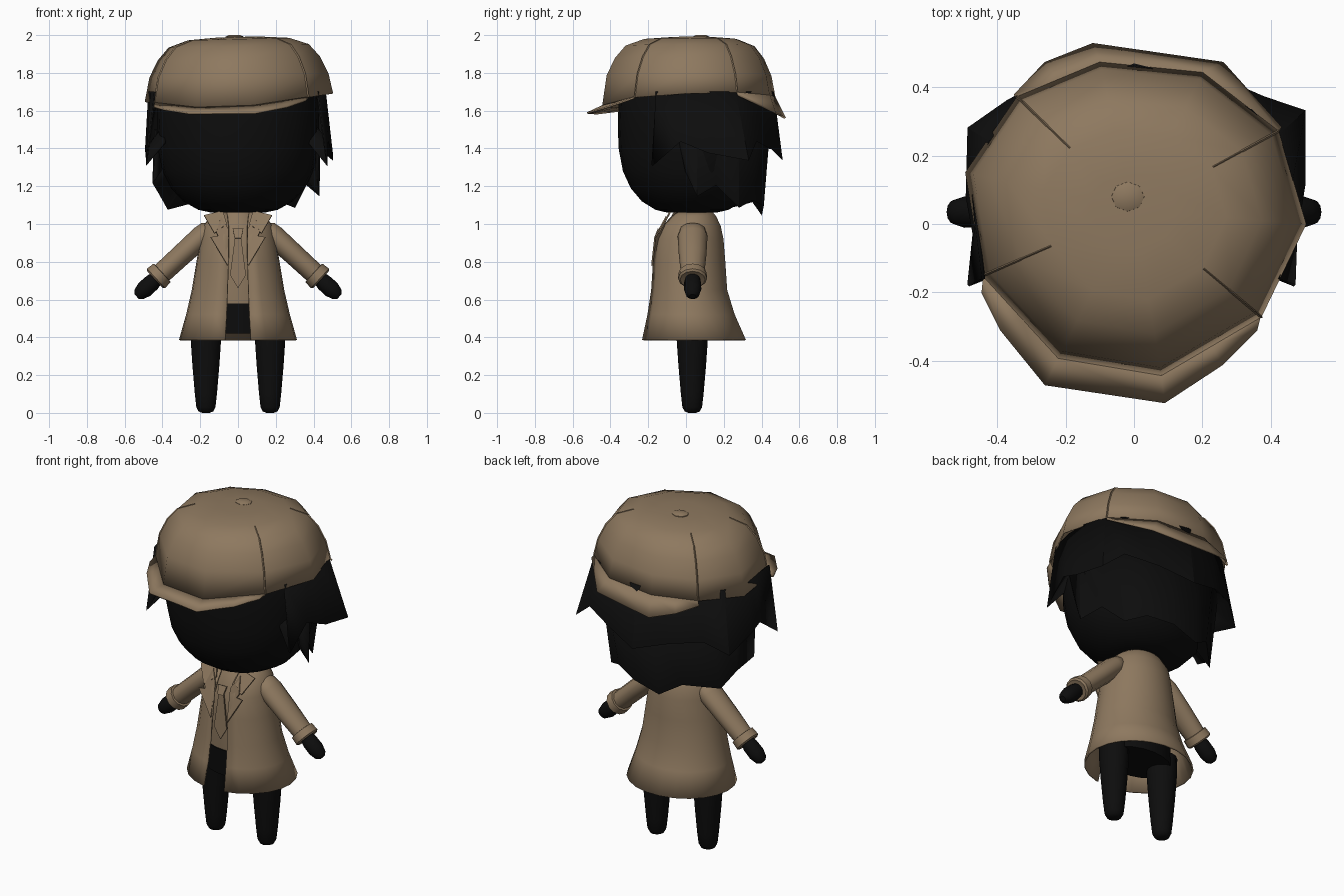
import bpy, bmesh, math
from mathutils import Vector

if "Cube" in bpy.data.objects:
    bpy.data.objects.remove(bpy.data.objects["Cube"])


def colour(name, rgb):
    m = bpy.data.materials.new(name)
    m.diffuse_color = (*rgb, 1)
    m.use_nodes = True
    m.node_tree.nodes["Principled BSDF"].inputs["Base Color"].default_value = m.diffuse_color
    return m


TAN = colour("tan cloth", (0.27, 0.19, 0.115))
BLACK = colour("black", (0.004, 0.004, 0.004))


def grid(name, rings, mat, closed=True, caps=False, thick=0, angle=40):
    """Skin a list of equally long point rings into one object."""
    bm = bmesh.new()
    vs = [[bm.verts.new(p) for p in r] for r in rings]
    n = len(vs[0])
    for a, b in zip(vs, vs[1:]):
        for i in range(n if closed else n - 1):
            j = (i + 1) % n
            bm.faces.new((a[i], a[j], b[j], b[i]))
    if caps:
        bm.faces.new(vs[0])
        bm.faces.new(vs[-1])
    bmesh.ops.remove_doubles(bm, verts=bm.verts, dist=0.0005)
    bmesh.ops.recalc_face_normals(bm, faces=bm.faces)
    me = bpy.data.meshes.new(name)
    bm.to_mesh(me)
    bm.free()
    me.materials.append(mat)
    ob = bpy.data.objects.new(name, me)
    bpy.context.collection.objects.link(ob)
    bpy.ops.object.select_all(action='DESELECT')
    ob.select_set(True)
    bpy.context.view_layer.objects.active = ob
    bpy.ops.object.shade_smooth_by_angle(angle=math.radians(angle))
    if thick:
        s = ob.modifiers.new("thickness", 'SOLIDIFY')
        s.thickness, s.offset = thick, 0
    return ob


def oval(z, rx, front, back, n=20, cx=0, gap=None):
    """Oval ring between y=front and y=back, optionally open at the front."""
    cy = (front + back) / 2
    ry = (back - front) / 2
    t0 = math.asin(gap / rx) if gap else 0
    steps = n if gap is None else n - 1
    ts = [t0 + (2 * math.pi - 2 * t0) * i / steps for i in range(n)]
    return [(cx + rx * math.sin(t), cy - ry * math.cos(t), z) for t in ts]


def limb(name, side, path, mat, n=12):
    """Tube in the xz plane; path rows are (x, z, radius, y radius)."""
    d = Vector((path[-1][0] - path[0][0], 0, path[-1][1] - path[0][1])).normalized()
    a = Vector((-d.z, 0, d.x))
    rings = []
    for x, z, r, ry in path:
        ring = []
        for i in range(n):
            t = 2 * math.pi * i / n
            p = Vector((x, 0.035, z)) + a * r * math.cos(t)
            ring.append((side * p.x, p.y + ry * math.sin(t), p.z))
        rings.append(ring)
    return grid(name, rings, mat, caps=True)


def plate(name, pts, mat, y_of_z, thick=0.009):
    """Thin flat piece lying on the chest, outlined by (x, z) points."""
    bm = bmesh.new()
    bm.faces.new([bm.verts.new((x, y_of_z(z), z)) for x, z in pts])
    bmesh.ops.recalc_face_normals(bm, faces=bm.faces)
    me = bpy.data.meshes.new(name)
    bm.to_mesh(me)
    bm.free()
    me.materials.append(mat)
    ob = bpy.data.objects.new(name, me)
    bpy.context.collection.objects.link(ob)
    s = ob.modifiers.new("thickness", 'SOLIDIFY')
    s.thickness, s.offset = thick, 0


# Head
grid("head", [oval(z, r, 0.03 - r * 0.91, 0.03 + r * 0.93, 24) for z, r in (
    (1.06, 0.14), (1.075, 0.21), (1.12, 0.29), (1.19, 0.355), (1.28, 0.4),
    (1.4, 0.425), (1.53, 0.43), (1.64, 0.425), (1.74, 0.4))], BLACK, caps=True)

# Upper hair: columns of (top x, top y, bottom x, bottom y, bottom z)
upper = [(.42, -.16, .47, -.18, 1.31), (.46, 0, .475, -.03, 1.44), (.46, .13, .5, .12, 1.38),
         (.42, .26, .5, .33, 1.34), (.34, .33, .38, .37, 1.44), (.2, .42, .2, .45, 1.40),
         (0, .46, 0, .51, 1.34), (-.2, .42, -.2, .45, 1.40), (-.34, .33, -.37, .36, 1.42),
         (-.42, .24, -.485, .28, 1.34), (-.47, .1, -.49, .08, 1.4), (-.46, 0, -.47, -.03, 1.42),
         (-.44, -.16, -.485, -.18, 1.31)]
# Lower hair, ending in jagged tips at the nape
lower = [(.42, -.05, .41, .0, 1.28), (.43, .06, .43, .06, 1.15), (.41, .16, .36, .16, 1.21),
         (.36, .28, .3, .28, 1.09), (.25, .38, .2, .35, 1.13), (.1, .44, .06, .41, 1.10),
         (-.08, .44, -.1, .4, 1.05), (-.22, .4, -.22, .35, 1.12), (-.36, .28, -.37, .2, 1.08),
         (-.42, .14, -.42, .12, 1.17), (-.44, -.03, -.45, .0, 1.22)]


def hair(name, cols, z_top):
    outer = [(a, b, z_top) for a, b, *_ in cols]
    tips = [(c, d, z) for _, _, c, d, z in cols]
    inner = [(c * 0.8, d * 0.8, z + 0.12) for c, d, z in tips]
    grid(name, [outer, tips, inner], BLACK, closed=False, thick=0.01, angle=25)


hair("upper_hair", upper, 1.7)
hair("lower_hair", lower, 1.5)

# Cap crown: ten-sided rim, turned and tilted a little
rim = [(-.44, -.15, 1.64), (-.22, -.39, 1.615), (.08, -.44, 1.625), (.37, -.27, 1.67),
       (.5, 0, 1.69), (.42, .27, 1.695), (.2, .44, 1.68), (-.1, .47, 1.67),
       (-.34, .37, 1.66), (-.49, .15, 1.645)]
crown = [rim]
for s, z in ((.95, 1.785), (.86, 1.875), (.745, 1.94), (.54, 1.975), (.25, 1.985), (.0, 1.987)):
    crown.append([(x * s, .04 * (1 - s) + y * s, z + .025 * x * s) for x, y, _ in rim])
grid("cap_crown", crown, TAN, thick=0.008, angle=45)


# Cap brims: inner edge follows the rim, outer edge drops
def mid(a, b):
    return tuple((p + q) / 2 for p, q in zip(a, b))


grid("front_brim", [
    [rim[0], mid(rim[0], rim[1]), rim[1], rim[2], mid(rim[2], rim[3]), rim[3]],
    [(-.445, -.2, 1.62), (-.39, -.31, 1.605), (-.26, -.47, 1.585), (.09, -.522, 1.587),
     (.26, -.41, 1.62), (.36, -.31, 1.655)]], TAN, closed=False, thick=0.01)
grid("back_brim", [
    [rim[5], rim[6], rim[7], mid(rim[7], rim[8]), rim[8]],
    [(.43, .28, 1.68), (.26, .47, 1.59), (-.12, .525, 1.56), (-.26, .47, 1.6),
     (-.35, .375, 1.635)]], TAN, closed=False, thick=0.01)

# Cap button
grid("cap_button", [oval(z, r, .08 - r * .9, .08 + r * .9, 8, cx=-.018) for z, r in (
    (1.975, .05), (1.992, .048), (2.0, .03))], TAN, caps=True)

# Raised seams running up the crown
for k, i in enumerate((0, 3, 5, 8)):
    pts = [Vector(r[i]) for r in crown[:5]]
    side = Vector((-pts[0].y, pts[0].x, 0)).normalized() * 0.006
    out = Vector((pts[0].x, pts[0].y, 0.25)).normalized() * 0.009
    grid("cap_seam_%d" % (k + 1), [[p - side, p + out, p + side] for p in pts], TAN, closed=False)

# Coat, open down the front: (z, x radius, front y, back y, half gap)
grid("coat", [oval(z, rx, f, b, 22, gap=g) for z, rx, f, b, g in (
    (1.07, .1, -.05, .13, .06), (1.04, .14, -.08, .155, .055), (.99, .18, -.125, .18, .05),
    (.92, .195, -.16, .195, .05), (.8, .215, -.175, .205, .05), (.65, .24, -.185, .215, .055),
    (.52, .27, -.205, .255, .06), (.385, .308, -.235, .315, .068))],
    TAN, closed=False, thick=0.01, angle=50)

# Shirt and trousers
grid("shirt", [oval(z, r, f, b) for z, r, f, b in (
    (.58, .2, -.13, .17), (.8, .19, -.14, .175), (.95, .165, -.13, .16),
    (1.02, .12, -.09, .14), (1.09, .09, -.05, .12))], TAN, caps=True)
grid("trouser_seat", [oval(z, r, f, b) for z, r, f, b in (
    (.42, .21, -.12, .17), (.579, .205, -.135, .175))], BLACK, caps=True)


# Coat front surface, for laying lapels and tie on
def chest(z):
    return -.172 + max(0, z - .9) * .55


def over_chest(z):
    return chest(z) - .008


for s, side in ((-1, "left"), (1, "right")):
    def flip(pts):
        return [(s * x, z) for x, z in pts]
    # Legs with rounded feet
    grid(side + "_leg", [oval(z, r, .033 - r, .033 + r, 14, cx=s * .17) for z, r in (
        (0, .02), (.008, .04), (.03, .052), (.1, .06), (.25, .073), (.38, .082), (.5, .085))],
        BLACK, caps=True)
    # Sleeves, cuffs and mitten hands
    limb(side + "_sleeve", s, [(.13, .985, .03, .04), (.155, .965, .055, .07),
                               (.19, .935, .06, .079), (.3, .835, .057, .073),
                               (.425, .72, .055, .06)], TAN)
    limb(side + "_cuff", s, [(.4, .743, .05, .055), (.402, .741, .067, .074),
                             (.434, .712, .07, .077), (.44, .706, .06, .066),
                             (.438, .708, .045, .045)], TAN)
    limb(side + "_hand", s, [(.42, .724, .035, .035), (.455, .69, .045, .045),
                             (.495, .654, .046, .046), (.525, .627, .034, .036),
                             (.537, .616, .016, .018)], BLACK)
    # Lapels and collar wings
    plate(side + "_lapel", flip([(.055, .78), (.05, .97), (.09, 1.04), (.115, .955),
                                 (.105, .935), (.145, .93)]), TAN, over_chest)
    plate(side + "_collar", flip([(.06, 1.0), (.08, 1.07), (.18, 1.045), (.125, .95)]),
          TAN, lambda z: chest(z) - .002)

# Tie
plate("tie_blade", [(-.016, .93), (.016, .93), (.042, .73), (0, .66), (-.042, .73)],
      TAN, lambda z: -.165 + max(0, z - .85) * .1)
plate("tie_knot", [(-.028, .975), (.028, .975), (.018, .925), (-.018, .925)],
      TAN, lambda z: -.165 + (z - .925) * .4)
